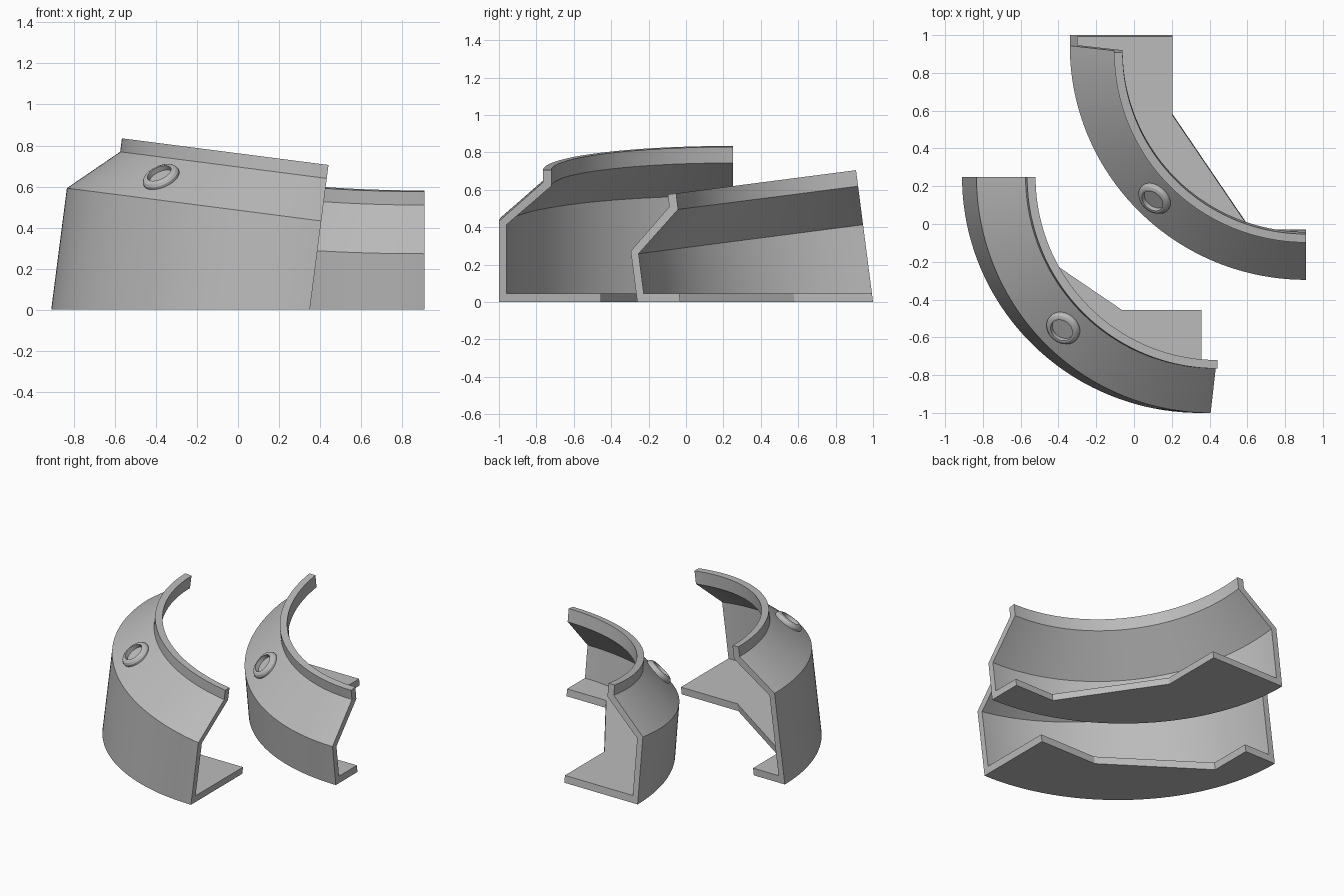
import bpy, bmesh, math
from mathutils import Matrix, Vector

if "Cube" in bpy.data.objects:
    bpy.data.objects.remove(bpy.data.objects["Cube"])

TILT = math.radians(7.35)
SEGMENTS = 64

grey = bpy.data.materials.new("neutral grey")
grey.diffuse_color = (0.5, 0.5, 0.5, 1)
grey.use_nodes = True
grey.node_tree.nodes["Principled BSDF"].inputs["Base Color"].default_value = grey.diffuse_color


def add_object(name, bm):
    bmesh.ops.recalc_face_normals(bm, faces=bm.faces)
    mesh = bpy.data.meshes.new(name)
    bm.to_mesh(mesh)
    bm.free()
    mesh.materials.append(grey)
    obj = bpy.data.objects.new(name, mesh)
    bpy.context.collection.objects.link(obj)
    bpy.ops.object.select_all(action='DESELECT')
    obj.select_set(True)
    bpy.context.view_layer.objects.active = obj
    bpy.ops.object.shade_smooth_by_angle(angle=math.radians(20))


def sweep(profile, start, end, steps, closed_profile=True):
    """Turn a (radius, height) profile about z; a full turn is closed up."""
    bm = bmesh.new()
    full = abs(end - start - math.tau) < 1e-6
    rings = []
    for i in range(steps if full else steps + 1):
        a = start + (end - start) * i / steps
        rings.append([bm.verts.new((r * math.cos(a), r * math.sin(a), h))
                      for r, h in profile])
    n = len(profile)
    for i in range(steps):
        p, q = rings[i], rings[(i + 1) % len(rings)]
        for j in range(n if closed_profile else n - 1):
            k = (j + 1) % n
            bm.faces.new((p[j], q[j], q[k], p[k]))
    if not full:
        bm.faces.new(rings[0])
        bm.faces.new(rings[-1])
    elif not closed_profile:
        bm.faces.new([ring[-1] for ring in rings])
        bm.faces.new([ring[0] for ring in rings])
    return bm


# Wall, sloping shoulder and upright rim in one cross-section
SHELL = [(1.25, -0.3), (1.25, 0.436), (1.015, 0.645), (1.015, 0.711),
         (0.97, 0.711), (0.97, 0.625), (1.21, 0.417), (1.21, -0.3)]
# Raised ring with a shallow recess
BOSS = [(0.093, -0.01), (0.093, 0.012), (0.085, 0.024), (0.072, 0.03),
        (0.062, 0.03), (0.062, 0.004)]
# Inner edge of the floor plate, relative to the tilt pivot
FLOOR = [(-1.03, 0), (-1.03, -0.29), (-0.42, -0.705), (0, -0.705)]


def quarter(prefix, pivot, axis, swap):
    place = Matrix.Translation(pivot) @ Matrix.Rotation(TILT, 4, axis)

    # Shell, trimmed flat at ground level
    bm = sweep(SHELL, math.pi, 1.5 * math.pi, SEGMENTS)
    bm.transform(place)
    cut = bmesh.ops.bisect_plane(
        bm, geom=bm.verts[:] + bm.edges[:] + bm.faces[:],
        plane_co=(0, 0, 0), plane_no=(0, 0, 1), clear_inner=True)
    bmesh.ops.contextual_create(
        bm, geom=[e for e in cut["geom_cut"] if isinstance(e, bmesh.types.BMEdge)])
    add_object(prefix + "_shell", bm)

    # Floor plate, its ends leaning with the shell
    bm = bmesh.new()
    outline = [(1.235 * math.cos(a), 1.235 * math.sin(a)) for a in
               (1.5 * math.pi - 0.5 * math.pi * i / SEGMENTS
                for i in range(SEGMENTS + 1))] + FLOOR
    if swap:
        outline = [(y, x) for x, y in outline]
    lean = Vector((0, -math.tan(TILT))) if swap else Vector((math.tan(TILT), 0))
    layers = [[bm.verts.new((pivot[0] + x + lean.x * z, pivot[1] + y + lean.y * z, z))
               for x, y in outline] for z in (0, 0.047)]
    bm.faces.new(layers[0])
    bm.faces.new(layers[1])
    n = len(outline)
    for i in range(n):
        j = (i + 1) % n
        bm.faces.new((layers[0][i], layers[0][j], layers[1][j], layers[1][i]))
    add_object(prefix + "_floor", bm)

    # Round boss on the middle of the shoulder
    bm = sweep(BOSS, 0, math.tau, 40, closed_profile=False)
    slope = math.atan2(0.235, 0.209)
    bm.transform(place @ Matrix.Rotation(1.25 * math.pi, 4, 'Z')
                 @ Matrix.Translation((1.13, 0, 0.543))
                 @ Matrix.Rotation(math.pi / 2 - slope, 4, 'Y'))
    add_object(prefix + "_boss", bm)


quarter("front_quarter", Vector((0.35, 0.25, 0)), 'Y', False)
quarter("back_quarter", Vector((0.91, 1.0, 0)), 'X', True)
